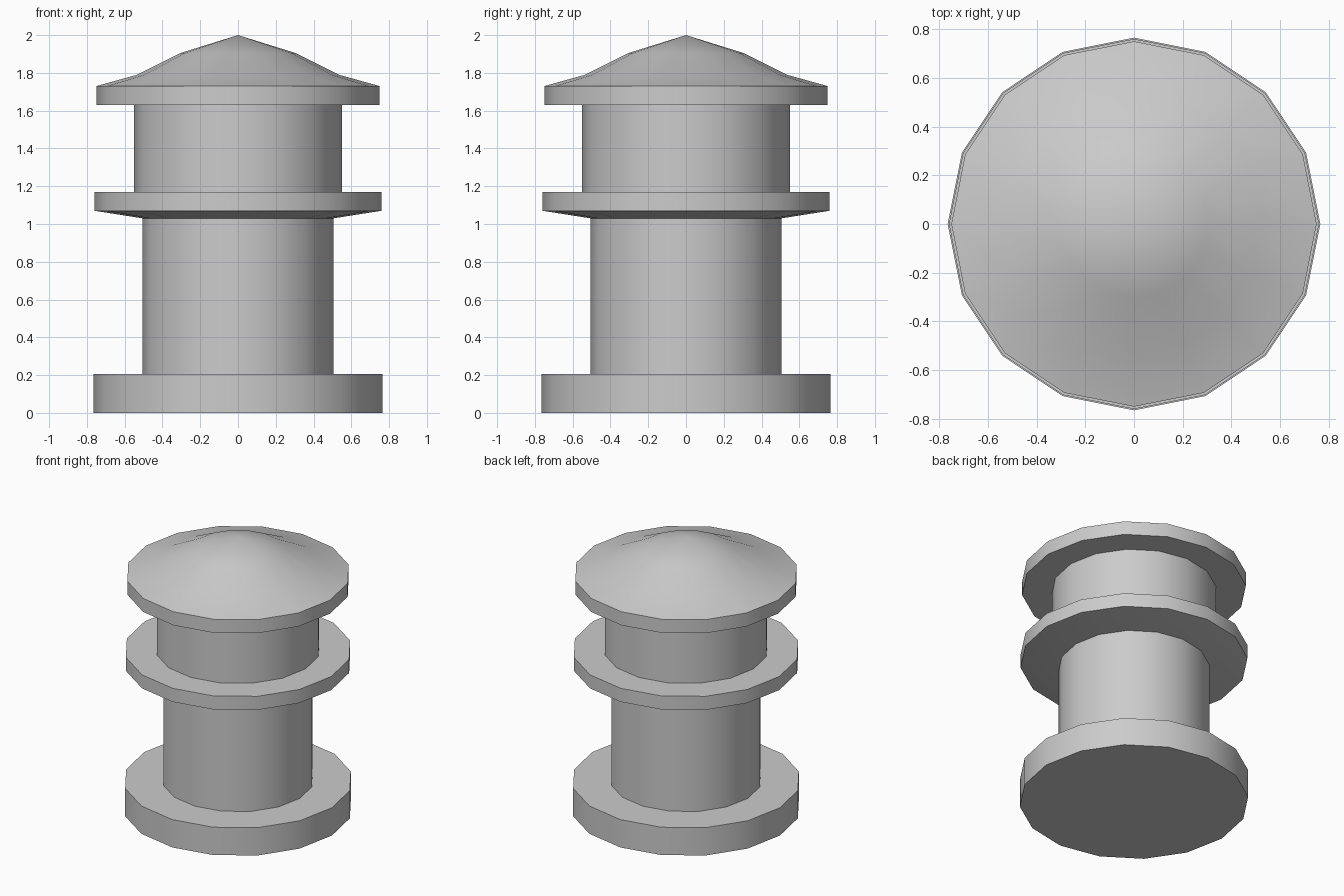
import bpy
import bmesh
from math import cos, sin, tau, radians

SIDES = 16

cube = bpy.data.objects.get("Cube")
if cube:
    bpy.data.objects.remove(cube, do_unlink=True)

# Single plain grey
grey = bpy.data.materials.new("plain_grey")
grey.use_nodes = True
colour = (0.6, 0.6, 0.6, 1)
grey.diffuse_color = colour
grey.node_tree.nodes["Principled BSDF"].inputs["Base Color"].default_value = colour


def turned_part(name, profile):
    """Turn a (radius, height) profile around z; open ends are capped."""
    bm = bmesh.new()
    rings = []
    for radius, z in profile:
        if radius == 0:
            rings.append([bm.verts.new((0, 0, z))] * SIDES)
        else:
            rings.append([bm.verts.new((radius * cos(tau * i / SIDES),
                                        radius * sin(tau * i / SIDES), z))
                          for i in range(SIDES)])
    for low, high in zip(rings, rings[1:]):
        for i in range(SIDES):
            j = (i + 1) % SIDES
            corners = [low[i], low[j], high[j], high[i]]
            bm.faces.new(list(dict.fromkeys(corners)))
    for ring in (rings[0], rings[-1]):
        if ring[0] is not ring[1]:
            bm.faces.new(ring)
    bmesh.ops.recalc_face_normals(bm, faces=bm.faces)

    mesh = bpy.data.meshes.new(name)
    bm.to_mesh(mesh)
    bm.free()
    mesh.materials.append(grey)
    obj = bpy.data.objects.new(name, mesh)
    bpy.context.collection.objects.link(obj)
    bpy.ops.object.select_all(action="DESELECT")
    obj.select_set(True)
    bpy.context.view_layer.objects.active = obj
    bpy.ops.object.shade_smooth_by_angle(angle=radians(35))


# Round plinth and lower drum
turned_part("base", [(0.765, 0), (0.765, 0.205)])
turned_part("lower_column", [(0.505, 0.205), (0.505, 1.03)])

# Projecting ledge with a sloping underside
turned_part("ledge", [(0.505, 1.03), (0.76, 1.07), (0.76, 1.17)])

# Upper drum and domed roof with a thick rim
turned_part("upper_column", [(0.55, 1.17), (0.55, 1.63)])
turned_part("roof", [(0.75, 1.63), (0.75, 1.73), (0.535, 1.79),
                     (0.305, 1.905), (0, 2)])
